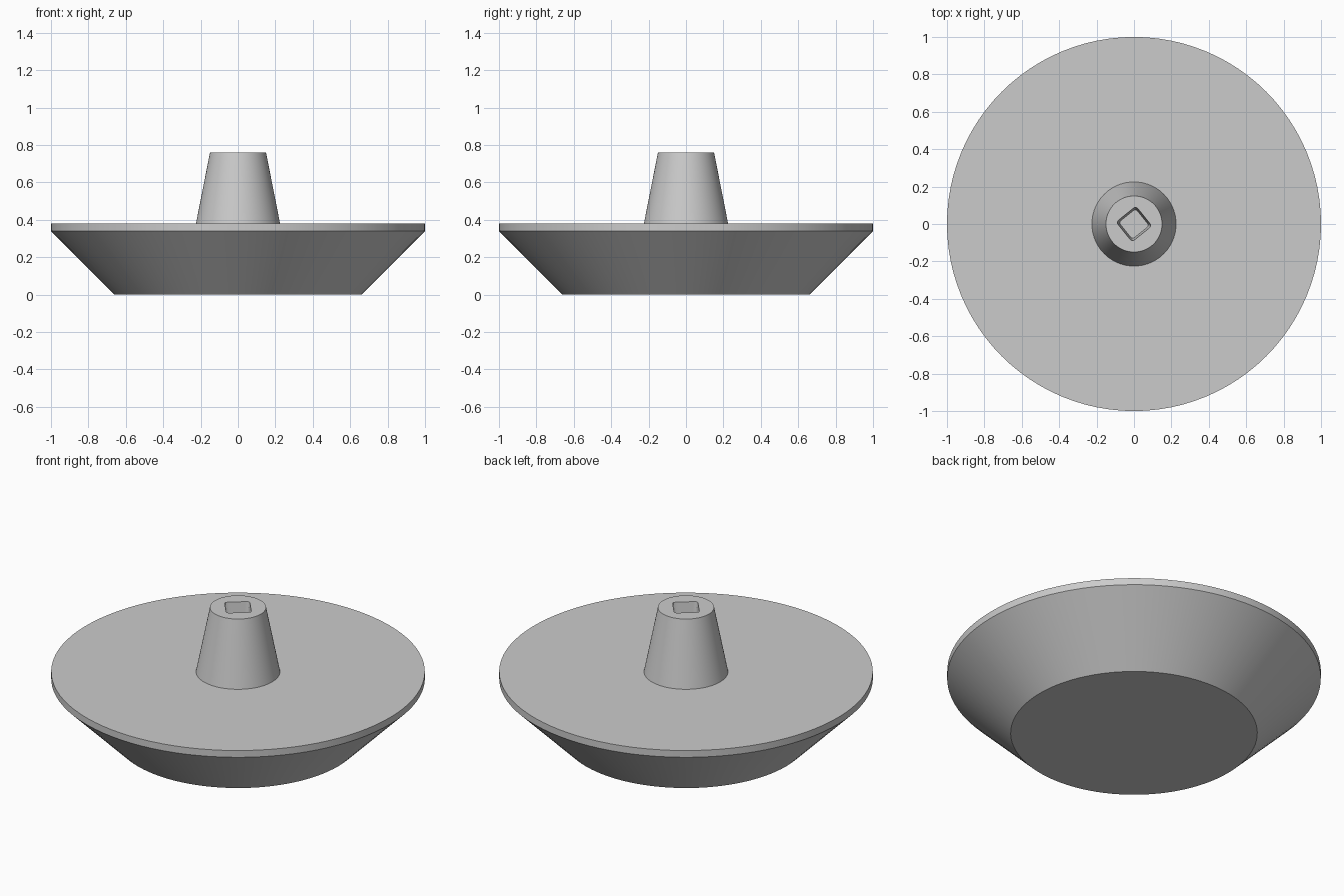
import bpy
import bmesh
from math import cos, sin, pi, radians

SIDES = 96
TURN = radians(39)

cube = bpy.data.objects.get("Cube")
if cube:
    bpy.data.objects.remove(cube, do_unlink=True)

grey = bpy.data.materials.new("plain grey")
grey.use_nodes = True
colour = (0.6, 0.6, 0.6, 1)
grey.diffuse_color = colour
grey.node_tree.nodes["Principled BSDF"].inputs["Base Color"].default_value = colour


def round_radius(r, angle):
    return r


def square_radius(half, angle):
    # Rounded square, turned about the axis
    c, s = abs(cos(angle - TURN)), abs(sin(angle - TURN))
    return half / (c ** 10 + s ** 10) ** 0.1


def lathe(name, rings):
    """Stack rings of (size, height, radius function) and cap both ends."""
    bm = bmesh.new()
    loops = []
    for size, z, radius in rings:
        angles = [2 * pi * i / SIDES for i in range(SIDES)]
        loops.append([bm.verts.new((radius(size, a) * cos(a), radius(size, a) * sin(a), z))
                      for a in angles])
    for low, high in zip(loops, loops[1:]):
        for i in range(SIDES):
            j = (i + 1) % SIDES
            bm.faces.new((low[i], low[j], high[j], high[i]))
    bm.faces.new(loops[0][::-1])
    bm.faces.new(loops[-1])
    bmesh.ops.recalc_face_normals(bm, faces=bm.faces)
    mesh = bpy.data.meshes.new(name)
    bm.to_mesh(mesh)
    bm.free()
    mesh.materials.append(grey)
    obj = bpy.data.objects.new(name, mesh)
    bpy.context.collection.objects.link(obj)
    bpy.ops.object.select_all(action="DESELECT")
    obj.select_set(True)
    bpy.context.view_layer.objects.active = obj
    bpy.ops.object.shade_smooth_by_angle(angle=radians(25))
    return obj


# Flared dish, thin rim, tapered neck and square socket in one turned body
lathe("flared_body_with_socket", [
    (0.66, 0, round_radius),
    (1, 0.34, round_radius),
    (1, 0.38, round_radius),
    (0.225, 0.38, round_radius),
    (0.15, 0.76, round_radius),
    (0.068, 0.76, square_radius),
    (0.058, 0.66, square_radius),
])
